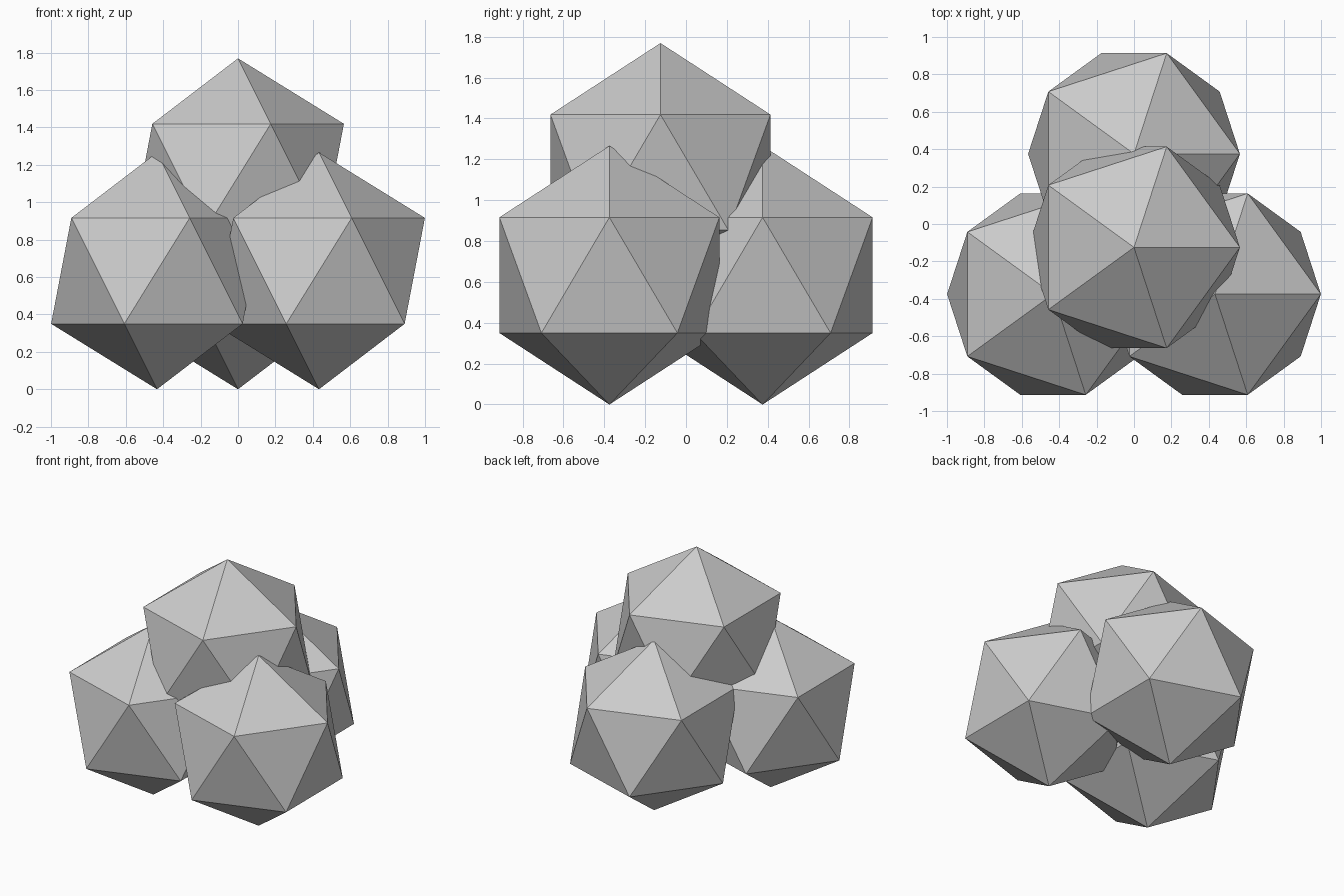
import bpy, math

if "Cube" in bpy.data.objects:
    bpy.data.objects.remove(bpy.data.objects["Cube"])

R = 0.633        # circumradius of each 20-sided ball
SPREAD = 0.5     # distance of the lower balls from the cluster axis
AXIS_Y = -0.125  # y of the cluster axis


def ball(name, x, y, z):
    bpy.ops.mesh.primitive_ico_sphere_add(subdivisions=1, radius=R, location=(x, y, z))
    bpy.context.object.name = name


# Three lower balls in an equilateral triangle, resting on the ground
for name, deg in (("back_ball", 90), ("left_ball", 210), ("right_ball", 330)):
    a = math.radians(deg)
    ball(name, SPREAD * math.cos(a), AXIS_Y + SPREAD * math.sin(a), R)

# One ball on top, sunk between the other three
ball("top_ball", 0, AXIS_Y, 1.136)
